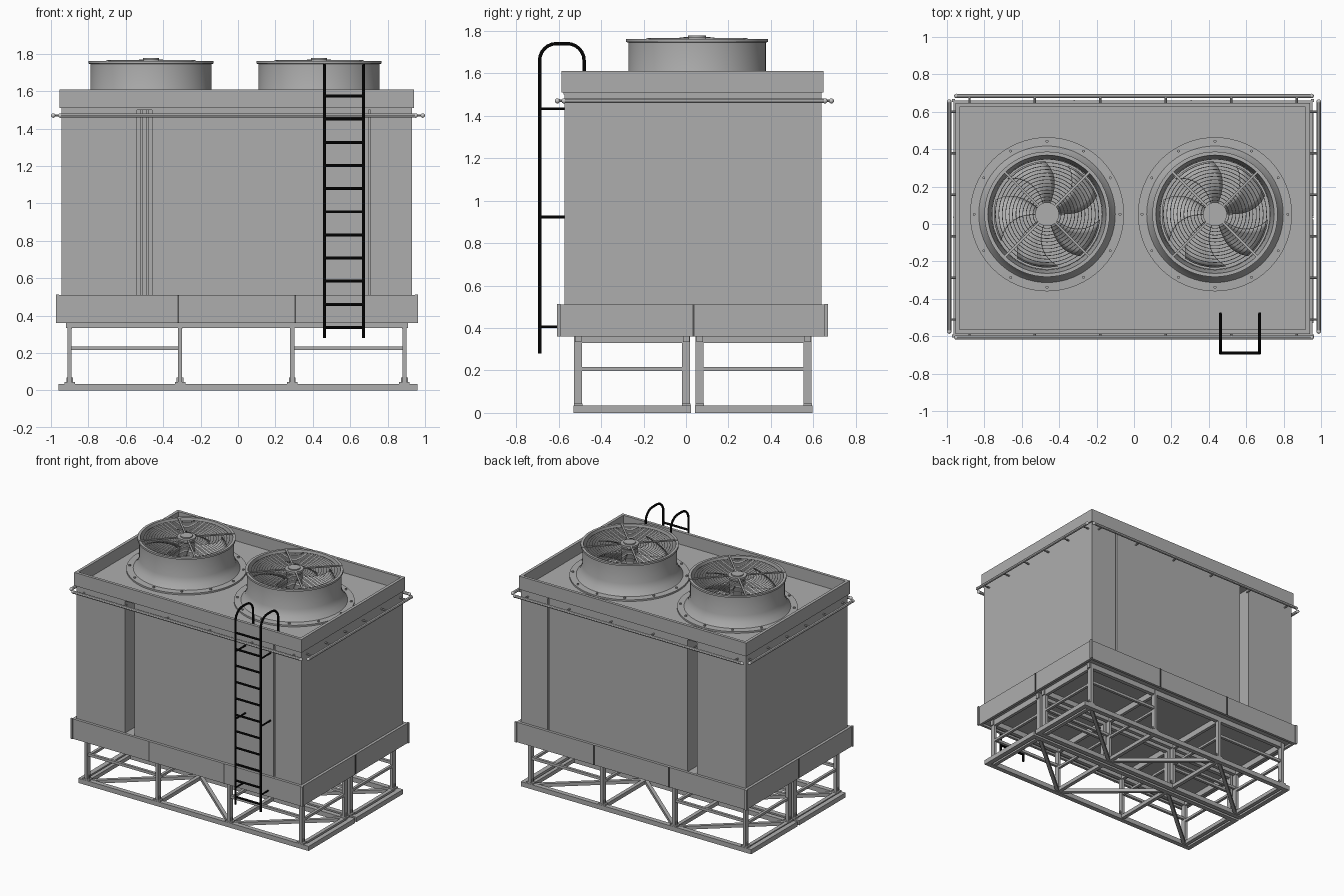
import bpy, bmesh
from math import sin, cos, pi, radians
from mathutils import Matrix, Vector

cube = bpy.data.objects.get("Cube")
if cube:
    bpy.data.objects.remove(cube, do_unlink=True)


def material(name, value):
    m = bpy.data.materials.new(name)
    m.use_nodes = True
    colour = (value, value, value, 1)
    m.diffuse_color = colour
    m.node_tree.nodes["Principled BSDF"].inputs["Base Color"].default_value = colour
    return m


GREY = material("painted grey", 0.42)
PALE = material("pale rail grey", 0.58)
DARK = material("dark seam grey", 0.08)
BLACK = material("ladder black", 0.004)


def link(name, mesh, mat, smooth=False):
    mesh.materials.clear()
    mesh.materials.append(mat)
    if smooth:
        for p in mesh.polygons:
            p.use_smooth = True
        mesh.set_sharp_from_angle(angle=radians(35))
    ob = bpy.data.objects.new(name, mesh)
    bpy.context.scene.collection.objects.link(ob)
    return ob


def finish(name, bm, mat, smooth=False):
    bmesh.ops.recalc_face_normals(bm, faces=bm.faces[:])
    mesh = bpy.data.meshes.new(name)
    bm.to_mesh(mesh)
    bm.free()
    return link(name, mesh, mat, smooth)


def box(bm, x0, x1, y0, y1, z0, z1):
    size = Matrix.Diagonal((x1 - x0, y1 - y0, z1 - z0, 1))
    centre = Matrix.Translation(((x0 + x1) / 2, (y0 + y1) / 2, (z0 + z1) / 2))
    bmesh.ops.create_cube(bm, size=1, matrix=centre @ size)


def ring_of_walls(bm, x0, x1, y0, y1, z0, z1, t):
    box(bm, x0, x1, y0, y0 + t, z0, z1)
    box(bm, x0, x1, y1 - t, y1, z0, z1)
    box(bm, x0, x0 + t, y0 + t, y1 - t, z0, z1)
    box(bm, x1 - t, x1, y0 + t, y1 - t, z0, z1)


def strut(bm, a, b, w, h):
    a, b = Vector(a), Vector(b)
    d = b - a
    place = Matrix.Translation((a + b) / 2) @ d.to_track_quat('X', 'Z').to_matrix().to_4x4()
    bmesh.ops.create_cube(bm, size=1, matrix=place @ Matrix.Diagonal((d.length, w, h, 1)))


def cylinder(bm, x, y, z0, z1, r, n=24):
    bmesh.ops.create_cone(bm, cap_ends=True, segments=n, radius1=r, radius2=r, depth=z1 - z0,
                          matrix=Matrix.Translation((x, y, (z0 + z1) / 2)))


def rods(name, paths, r, mat, closed=False, res=2):
    # Round bars swept along each path, turned into one mesh
    cu = bpy.data.curves.new(name, 'CURVE')
    cu.dimensions = '3D'
    cu.bevel_depth = r
    cu.bevel_resolution = res
    cu.use_fill_caps = not closed
    for path in paths:
        sp = cu.splines.new('POLY')
        sp.points.add(len(path) - 1)
        for p, co in zip(sp.points, path):
            p.co = (*co, 1)
        sp.use_cyclic_u = closed
    tmp = bpy.data.objects.new(name + "_path", cu)
    bpy.context.scene.collection.objects.link(tmp)
    graph = bpy.context.evaluated_depsgraph_get()
    mesh = bpy.data.meshes.new_from_object(tmp.evaluated_get(graph))
    bpy.data.objects.remove(tmp, do_unlink=True)
    mesh.name = name
    return link(name, mesh, mat, True)


def lathe(name, profile, x, y, mat, steps=64):
    bm = bmesh.new()
    vs = [bm.verts.new((x + r, y, z)) for r, z in profile]
    es = [bm.edges.new((v, vs[(i + 1) % len(vs)])) for i, v in enumerate(vs)]
    bmesh.ops.spin(bm, geom=vs + es, cent=(x, y, 0), axis=(0, 0, 1), angle=2 * pi,
                   steps=steps, use_merge=True)
    bmesh.ops.remove_doubles(bm, verts=bm.verts[:], dist=0.0001)
    return finish(name, bm, mat, True)


# Support frame: two braced skids with legs, feet and beams
LEG_X = (-0.9, -0.31, 0.29, 0.89)
SKIDS = ((-0.53, 0.023), (0.042, 0.595))
bm = bmesh.new()
for y0, y1 in SKIDS:
    ring_of_walls(bm, -0.96, 0.96, y0, y1, 0, 0.035, 0.036)
    rows = (y0 + 0.022, y1 - 0.022)
    for x in LEG_X:
        box(bm, x - 0.014, x + 0.014, y0 + 0.03, y1 - 0.03, 0.005, 0.033)
        box(bm, x - 0.01, x + 0.01, rows[0], rows[1], 0.198, 0.216)
        box(bm, x - 0.012, x + 0.012, rows[0], rows[1], 0.33, 0.376)
        for y in rows:
            box(bm, x - 0.011, x + 0.011, y - 0.019, y + 0.019, 0.03, 0.37)
            box(bm, x - 0.028, x + 0.028, y - 0.02, y + 0.02, 0.035, 0.045)
            box(bm, x - 0.018, x + 0.018, y - 0.004, y + 0.004, 0.045, 0.07)
    for y in rows:
        box(bm, -0.92, 0.91, y - 0.015, y + 0.015, 0.335, 0.376)
        for a, b in (LEG_X[:2], LEG_X[2:]):
            box(bm, a, b, y - 0.01, y + 0.01, 0.216, 0.236)
    for i in range(3):
        ends = rows if i % 2 == 0 else rows[::-1]
        strut(bm, (LEG_X[i], ends[0], 0.018), (LEG_X[i + 1], ends[1], 0.018), 0.025, 0.025)
finish("support_frame", bm, GREY)

# Water basin with a recessed floor
bm = bmesh.new()
ring_of_walls(bm, -0.965, 0.955, -0.6, 0.66, 0.36, 0.51, 0.02)
box(bm, -0.95, 0.94, -0.585, 0.645, 0.375, 0.505)
finish("basin", bm, GREY)

# Basin panel joints
bm = bmesh.new()
for x in (-0.32, 0.305):
    for y in (-0.601, 0.661):
        box(bm, x - 0.004, x + 0.004, y - 0.003, y + 0.003, 0.36, 0.51)
for x in (-0.966, 0.956):
    box(bm, x - 0.003, x + 0.003, 0.031, 0.039, 0.36, 0.51)
finish("basin_joints", bm, DARK)
bm = bmesh.new()
for x in (-0.965, 0.955):
    for y in (-0.6, 0.66):
        box(bm, x - 0.008, x + 0.008, y - 0.008, y + 0.008, 0.36, 0.512)
finish("basin_corners", bm, GREY)

# Casing: panels standing in front of a recessed core
bm = bmesh.new()
box(bm, -0.93, 0.92, -0.45, 0.515, 0.5, 1.505)
for x0, x1 in ((-0.945, -0.54), (-0.46, 0.697), (0.708, 0.93)):
    box(bm, x0, x1, -0.573, 0.638, 0.5, 1.505)
for x in (-0.518, -0.482):
    for y in (-0.455, 0.52):
        box(bm, x - 0.007, x + 0.007, y - 0.02, y + 0.02, 0.5, 1.505)
finish("casing", bm, GREY)

# Roof deck inside a raised parapet
bm = bmesh.new()
ring_of_walls(bm, -0.955, 0.94, -0.587, 0.648, 1.51, 1.61, 0.022)
box(bm, -0.945, 0.93, -0.577, 0.638, 1.5, 1.518)
finish("roof_parapet", bm, GREY)

# Guard rails around the casing, with stand-offs and round end knobs
RZ = 1.47
rails = [[(-0.95, y, RZ), (0.95, y, RZ)] for y in (-0.606, 0.685)]
rails += [[(x, -0.575, RZ), (x, 0.655, RZ)] for x in (-0.988, 0.988)]
rods("guard_rails", rails, 0.011, PALE)
stays = []
for i in range(6):
    x, y = -0.88 + i * 0.35, -0.51 + i * 0.222
    stays += [[(x, -0.606, RZ), (x, -0.565, RZ)], [(x, 0.63, RZ), (x, 0.685, RZ)]]
    stays += [[(-0.988, y, RZ), (-0.94, y, RZ)], [(0.92, y, RZ), (0.988, y, RZ)]]
rods("rail_stays", stays, 0.006, GREY)
bm = bmesh.new()
for a, b in rails:
    for p in (a, b):
        bmesh.ops.create_uvsphere(bm, u_segments=12, v_segments=8, radius=0.012,
                                  matrix=Matrix.Translation(p))
finish("rail_knobs", bm, PALE, True)


def circle(x, y, z, r, n=48):
    return [(x + r * cos(2 * pi * i / n), y + r * sin(2 * pi * i / n), z) for i in range(n)]


# Fans: flared shroud, bolts, hub, blades and wire guard
SHROUD = [(0.412, 1.517), (0.412, 1.53), (0.365, 1.532), (0.34, 1.565), (0.324, 1.61),
          (0.324, 1.745), (0.335, 1.748), (0.335, 1.762), (0.316, 1.762), (0.308, 1.72),
          (0.297, 1.65), (0.297, 1.517)]
CY = 0.052
for side, cx in (("right", -0.465), ("left", 0.433)):
    lathe(side + "_fan_shroud", SHROUD, cx, CY, GREY)

    bm = bmesh.new()
    for x, y, z in circle(cx, CY, 1.53, 0.39, 12):
        cylinder(bm, x, y, z, z + 0.01, 0.008, 6)
    finish(side + "_flange_bolts", bm, GREY)

    bm = bmesh.new()
    cylinder(bm, cx, CY, 1.52, 1.755, 0.055, 32)
    cylinder(bm, cx, CY, 1.755, 1.77, 0.064, 32)
    cylinder(bm, cx, CY, 1.77, 1.778, 0.042, 32)
    finish(side + "_fan_hub", bm, GREY, True)

    # Swept, pitched blades that widen outwards
    bm = bmesh.new()
    for k in range(5):
        grid = []
        for i in range(8):
            t = i / 7
            r = 0.05 + 0.235 * t
            row = []
            for j in range(6):
                s = j / 5 - 0.5
                a = 2 * pi * k / 5 + 0.3 + 0.45 * t * t + s * (0.6 + 0.2 * t)
                row.append(bm.verts.new((cx + r * cos(a), CY + r * sin(a),
                                         1.66 + s * (0.1 - 0.03 * t))))
            grid.append(row)
        for p, q in zip(grid, grid[1:]):
            for j in range(5):
                bm.faces.new((p[j], q[j], q[j + 1], p[j + 1]))
    blades = finish(side + "_fan_blades", bm, GREY, True)
    blades.modifiers.new("thickness", 'SOLIDIFY').thickness = 0.005

    rings = [circle(cx, CY, 1.752, 0.075 + 0.0183 * i) for i in range(13)]
    rods(side + "_guard_rings", rings, 0.0018, GREY, True, 0)

    bm = bmesh.new()
    for k in range(4):
        a = pi / 4 + k * pi / 2
        strut(bm, (cx + 0.05 * cos(a), CY + 0.05 * sin(a), 1.764),
              (cx + 0.33 * cos(a), CY + 0.33 * sin(a), 1.762), 0.013, 0.008)
    finish(side + "_guard_spokes", bm, GREY)

# Ladder: arched rails, rungs and wall brackets
LX = (0.462, 0.672)
arch = [(-0.69, 0.28)]
arch += [(-0.61 - 0.08 * cos(i * pi / 12), 1.66 + 0.08 * sin(i * pi / 12)) for i in range(7)]
arch += [(-0.56 + 0.08 * sin(i * pi / 12), 1.66 + 0.08 * cos(i * pi / 12)) for i in range(7)]
arch.append((-0.48, 1.515))
rods("ladder_rails", [[(x, y, z) for y, z in arch] for x in LX], 0.008, BLACK)
rungs = [[(LX[0], -0.69, 0.337 + 0.1237 * i), (LX[1], -0.69, 0.337 + 0.1237 * i)]
         for i in range(11)]
rods("ladder_rungs", rungs, 0.008, BLACK)
brackets = [[(x, -0.69, z), (x, y, z)] for x in LX
            for z, y in ((0.405, -0.595), (0.923, -0.57), (1.432, -0.57))]
rods("ladder_brackets", brackets, 0.006, BLACK)
